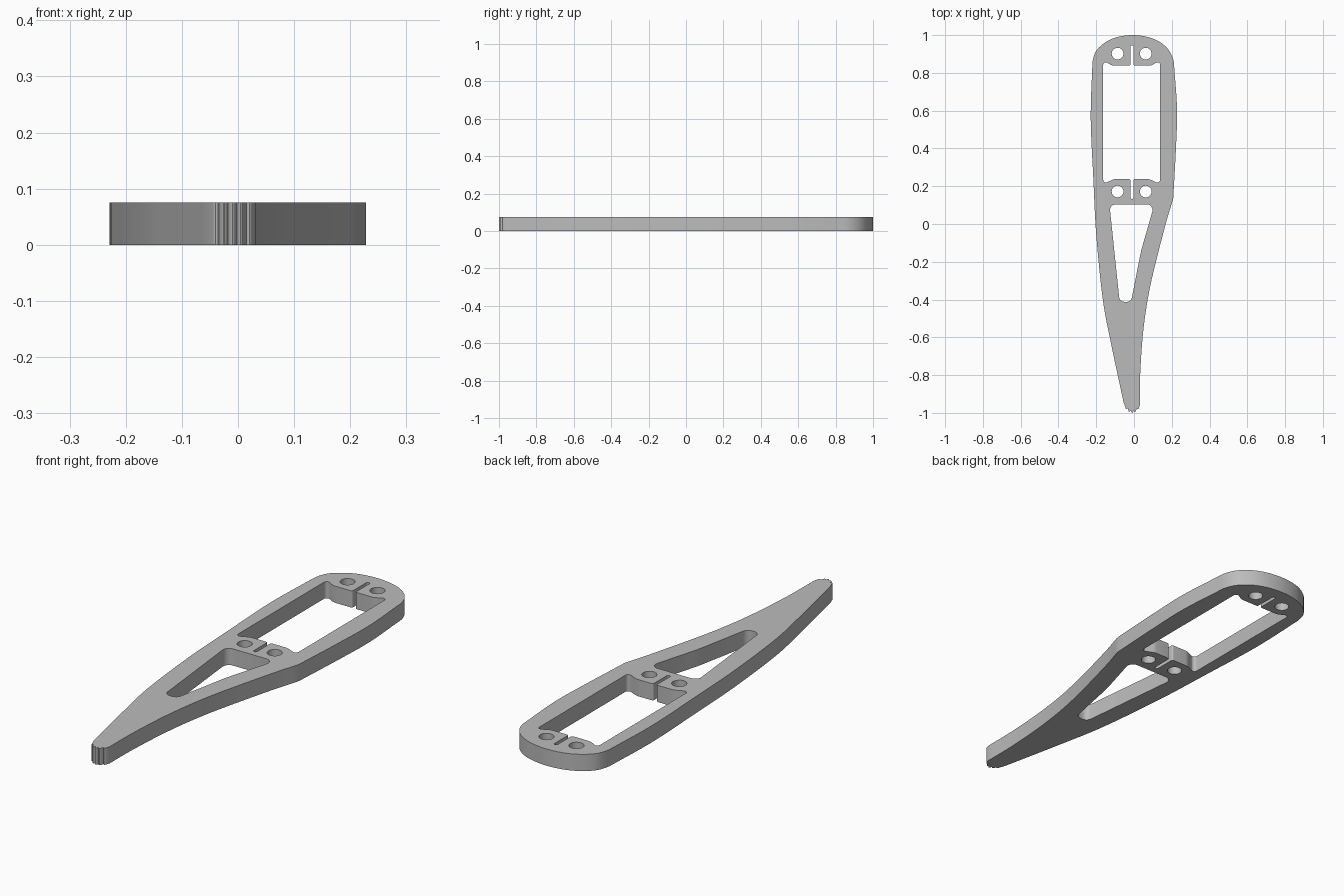
import bpy, bmesh, math
from mathutils import Vector

if "Cube" in bpy.data.objects:
    bpy.data.objects.remove(bpy.data.objects["Cube"])

THICK = 0.075


def smooth_path(pts, steps=6):
    """Catmull-Rom curve through the points, both ends included."""
    p = [Vector(q) for q in pts]
    p = [2 * p[0] - p[1]] + p + [2 * p[-1] - p[-2]]
    out = []
    for a, b, c, d in zip(p, p[1:], p[2:], p[3:]):
        for i in range(steps):
            t = i / steps
            out.append(0.5 * (2 * b + (c - a) * t + (2 * a - 5 * b + 4 * c - d) * t * t
                              + (3 * b - a - 3 * c + d) * t ** 3))
    return out + [p[-2]]


def fillet(corners, steps=6):
    """Closed polygon of (x, y, radius) corners, rounded off."""
    out, n = [], len(corners)
    for i, (x, y, r) in enumerate(corners):
        c = Vector((x, y))
        if r == 0:
            out.append(c)
            continue
        u = (Vector(corners[i - 1][:2]) - c).normalized()
        v = (Vector(corners[(i + 1) % n][:2]) - c).normalized()
        half = u.angle(v) / 2
        mid = c + (u + v).normalized() * r / math.sin(half)
        s = c + u * r / math.tan(half) - mid
        e = c + v * r / math.tan(half) - mid
        sweep = s.angle_signed(e)   # clockwise positive
        for k in range(steps + 1):
            a = -sweep * k / steps
            out.append(mid + Vector((s.x * math.cos(a) - s.y * math.sin(a),
                                     s.x * math.sin(a) + s.y * math.cos(a))))
    return out


def circle(x, y, r, n=32):
    return [Vector((x + r * math.cos(2 * math.pi * i / n),
                    y + r * math.sin(2 * math.pi * i / n))) for i in range(n)]


# Outer outline: left edge, rounded head, right edge down to the kink
outline = smooth_path([(-0.055, -0.945), (-0.12, -0.64), (-0.165, -0.4), (-0.2, -0.055),
                       (-0.215, 0.235), (-0.229, 0.55), (-0.222, 0.8), (-0.215, 0.88),
                       (-0.185, 0.935), (-0.11, 0.983), (-0.01, 1.0), (0.09, 0.985),
                       (0.165, 0.942), (0.205, 0.88), (0.215, 0.8), (0.228, 0.6),
                       (0.222, 0.4), (0.208, 0.14)])
# Tapering tail on the right
outline += smooth_path([(0.205, 0.125), (0.165, -0.01), (0.09, -0.31), (0.052, -0.54),
                        (0.034, -0.77), (0.031, -0.955)])
# Scalloped tip
for i in range(1, 40):
    t = i / 40
    outline.append(Vector((0.031 - 0.081 * t, -0.957 - 0.031 * math.sin(math.pi * t)
                           - 0.012 * abs(math.sin(5 * math.pi * t)))))

# Rectangular window with a clamping slot at each end
window = fillet([(-0.163, 0.856, 0.014), (-0.145, 0.856, 0.01), (-0.115, 0.838, 0.05),
                 (-0.019, 0.838, 0.008), (-0.019, 0.945, 0.007), (-0.003, 0.945, 0.007),
                 (-0.003, 0.838, 0.008), (0.09, 0.838, 0.05), (0.12, 0.856, 0.01),
                 (0.138, 0.856, 0.014),
                 (0.138, 0.22, 0.014), (0.12, 0.22, 0.01), (0.08, 0.238, 0.05),
                 (-0.003, 0.238, 0.008), (-0.003, 0.133, 0.007), (-0.019, 0.133, 0.007),
                 (-0.019, 0.238, 0.008), (-0.105, 0.238, 0.05), (-0.145, 0.22, 0.01),
                 (-0.163, 0.22, 0.014)])

# Triangular lightening window
triangle = fillet([(-0.13, 0.104, 0.03), (0.108, 0.104, 0.03), (0.038, -0.14, 0.8),
                   (-0.016, -0.412, 0.028), (-0.076, -0.412, 0.028)])

# Four screw holes
holes = [circle(x, y, 0.031) for x in (-0.087, 0.062) for y in (0.902, 0.172)]

# Extrude the filled profile into the plate
curve = bpy.data.curves.new("arm_profile", 'CURVE')
curve.dimensions = '2D'
curve.fill_mode = 'BOTH'
curve.extrude = THICK / 2
for loop in [outline, window, triangle] + holes:
    s = curve.splines.new('POLY')
    s.points.add(len(loop) - 1)
    for point, q in zip(s.points, loop):
        point.co = (q.x, q.y, 0, 1)
    s.use_cyclic_u = True
profile = bpy.data.objects.new("arm_profile", curve)
bpy.context.collection.objects.link(profile)
bpy.context.view_layer.update()
mesh = bpy.data.meshes.new_from_object(
    profile.evaluated_get(bpy.context.evaluated_depsgraph_get()))
bpy.data.objects.remove(profile)

bm = bmesh.new()
bm.from_mesh(mesh)
bmesh.ops.remove_doubles(bm, verts=bm.verts, dist=0.0002)
bmesh.ops.translate(bm, verts=bm.verts, vec=(0, 0, THICK / 2))
bmesh.ops.recalc_face_normals(bm, faces=bm.faces)
bm.to_mesh(mesh)
bm.free()

arm = bpy.data.objects.new("servo_arm_plate", mesh)
bpy.context.collection.objects.link(arm)
grey = bpy.data.materials.new("plain grey")
grey.diffuse_color = (0.5, 0.5, 0.5, 1)
grey.use_nodes = True
grey.node_tree.nodes["Principled BSDF"].inputs["Base Color"].default_value = grey.diffuse_color
mesh.materials.clear()
mesh.materials.append(grey)
bpy.context.view_layer.objects.active = arm
arm.select_set(True)
bpy.ops.object.shade_smooth_by_angle(angle=math.radians(30))
